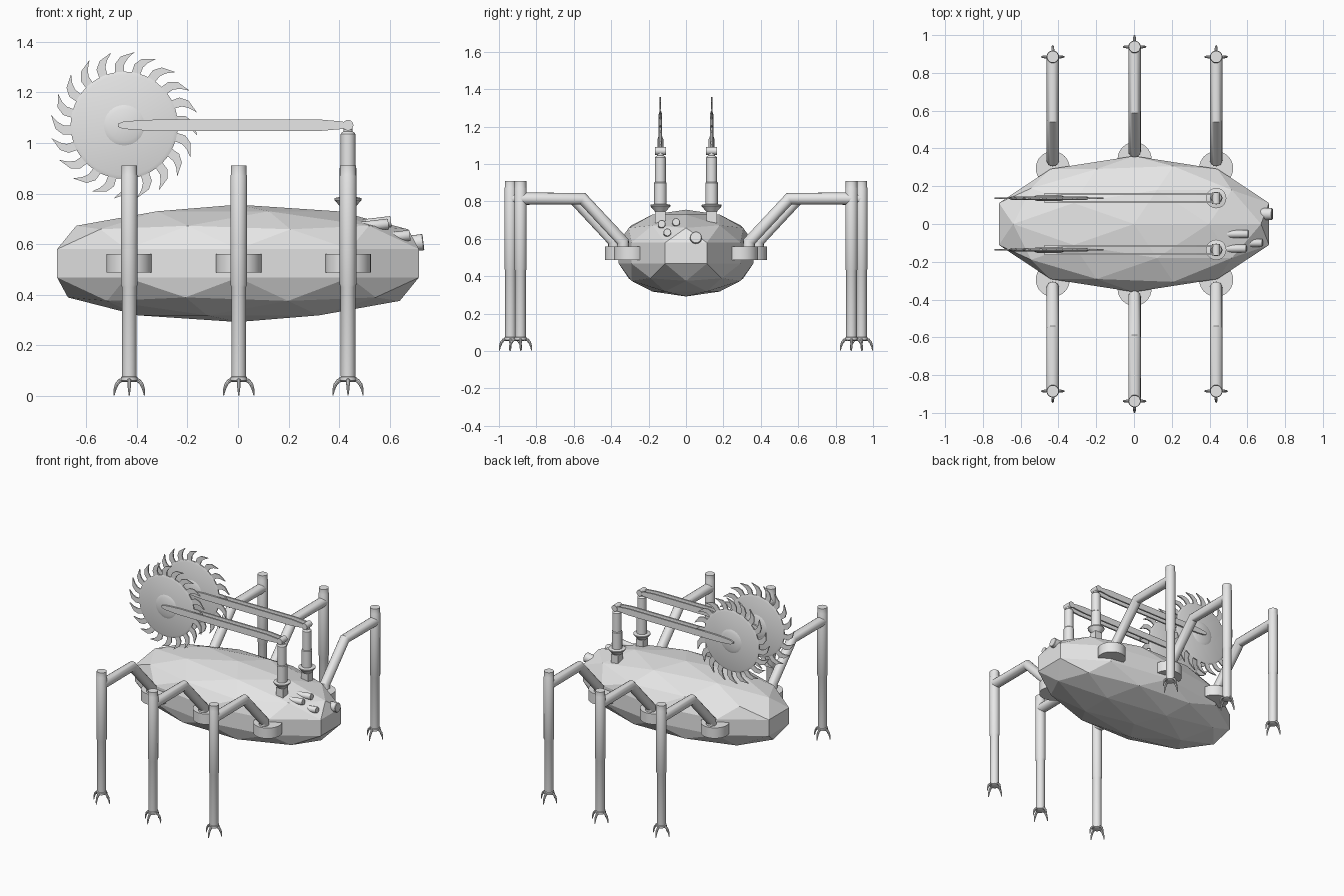
import bpy, bmesh, math
from mathutils import Matrix, Vector

if "Cube" in bpy.data.objects:
    bpy.data.objects.remove(bpy.data.objects["Cube"])

grey = bpy.data.materials.new("light grey metal")
grey.diffuse_color = (0.8, 0.8, 0.8, 1)
grey.use_nodes = True
grey.node_tree.nodes["Principled BSDF"].inputs["Base Color"].default_value = grey.diffuse_color


def finish(bm, name, smooth=True):
    bmesh.ops.recalc_face_normals(bm, faces=bm.faces[:])
    me = bpy.data.meshes.new(name)
    bm.to_mesh(me)
    bm.free()
    ob = bpy.data.objects.new(name, me)
    bpy.context.collection.objects.link(ob)
    me.materials.append(grey)
    if smooth:
        bpy.ops.object.select_all(action='DESELECT')
        bpy.context.view_layer.objects.active = ob
        ob.select_set(True)
        bpy.ops.object.shade_smooth_by_angle(angle=math.radians(35))
    return ob


def lathe(name, profile, at, axis=(0, 0, 1), n=20):
    """Closed turned solid from (radius, height) pairs along an axis."""
    bm = bmesh.new()
    rot = Vector((0, 0, 1)).rotation_difference(Vector(axis)).to_matrix()
    rings = []
    for r, h in profile:
        rings.append([bm.verts.new(Vector(at) + rot @ Vector((r * math.cos(2 * math.pi * i / n),
                      r * math.sin(2 * math.pi * i / n), h))) for i in range(n)])
    for a, b in zip(rings, rings[1:]):
        for i in range(n):
            bm.faces.new((a[i], a[(i + 1) % n], b[(i + 1) % n], b[i]))
    bm.faces.new(rings[0])
    bm.faces.new(rings[-1])
    return finish(bm, name)


def tube(name, pts, radius, sizes=None, res=6):
    """Swept round tube through points, with optional taper."""
    cu = bpy.data.curves.new(name, 'CURVE')
    cu.dimensions = '3D'
    cu.bevel_depth = radius
    cu.bevel_resolution = res
    cu.use_fill_caps = True
    sp = cu.splines.new('POLY')
    sp.points.add(len(pts) - 1)
    for i, p in enumerate(pts):
        sp.points[i].co = (*p, 1)
        sp.points[i].radius = sizes[i] if sizes else 1
    tmp = bpy.data.objects.new("tmp", cu)
    bpy.context.collection.objects.link(tmp)
    dg = bpy.context.evaluated_depsgraph_get()
    bm = bmesh.new()
    me = tmp.evaluated_get(dg).to_mesh()
    bm.from_mesh(me)
    bpy.data.objects.remove(tmp)
    bmesh.ops.remove_doubles(bm, verts=bm.verts[:], dist=1e-5)
    return finish(bm, name)


def plate(bm, pts, y, thick):
    """Polygon of (x, z) points extruded along y, centred on y."""
    f = bm.faces.new([bm.verts.new((x, y - thick / 2, z)) for x, z in pts])
    new = bmesh.ops.extrude_face_region(bm, geom=[f], use_keep_orig=True)["geom"]
    bmesh.ops.translate(bm, vec=(0, thick, 0),
                        verts=[v for v in new if isinstance(v, bmesh.types.BMVert)])


# faceted body: icosphere split at the equator by an upright band
bm = bmesh.new()
bmesh.ops.create_icosphere(bm, subdivisions=2, radius=1)
bmesh.ops.scale(bm, vec=(0.752, 0.36, 0.176), verts=bm.verts[:])
upper = [f for f in bm.faces if f.calc_center_median().z > 0]
new = bmesh.ops.extrude_face_region(bm, geom=upper)["geom"]
bmesh.ops.translate(bm, vec=(0, 0, 0.112), verts=[v for v in new if isinstance(v, bmesh.types.BMVert)])
bmesh.ops.translate(bm, vec=(0, 0, 0.468), verts=bm.verts[:])
finish(bm, "body_shell", smooth=False)

# six legs
for side, s in (("left", 1), ("right", -1)):
    for place, x, root, foot in (("rear", -0.43, 0.295, 0.885), ("middle", 0.003, 0.343, 0.938),
                                 ("front", 0.435, 0.295, 0.885)):
        tag = f"{side}_{place}"
        lathe(f"{tag}_hip_mount", [(0.09, 0.487), (0.09, 0.56)], (x, s * root, 0), n=32)
        h = root + 0.042
        tube(f"{tag}_thigh", [(x, s * h, 0.5), (x, s * h, 0.585), (x, s * (h + 0.215), 0.815),
                              (x, s * foot, 0.815)], 0.033)
        lathe(f"{tag}_shin", [(0.027, 0.065), (0.029, 0.08), (0.029, 0.43), (0.033, 0.44), (0.033, 0.87),
                              (0.031, 0.875), (0.031, 0.91)], (x, s * foot, 0))
        lathe(f"{tag}_ankle", [(0.022, 0.055), (0.033, 0.06), (0.033, 0.074), (0.022, 0.08)], (x, s * foot, 0))
        for k in range(4):  # hooked toes
            dx, dy = ((1, 0), (0, 1), (-1, 0), (0, -1))[k]
            path = [(0.02, 0.064), (0.038, 0.06), (0.05, 0.045), (0.057, 0.024), (0.06, 0.002)]
            tube(f"{tag}_toe_{k + 1}", [(x + dx * r, s * foot + dy * r, z) for r, z in path],
                 0.008, (1, 1, 0.9, 0.65, 0.25), 2)

# two saw arms
cx, cz, px = -0.45, 1.07, 0.435
for side, y in (("left", 0.137), ("right", -0.137)):
    bm = bmesh.new()
    bmesh.ops.create_cube(bm, size=1, matrix=Matrix.Translation((px, y, 0.70)) @ Matrix.Diagonal((0.056, 0.056, 0.09, 1)))
    finish(bm, f"{side}_arm_base", smooth=False)
    lathe(f"{side}_arm_post", [(0.022, 0.735), (0.028, 0.745), (0.054, 0.775), (0.054, 0.782), (0.033, 0.786),
                               (0.033, 0.90), (0.029, 0.905), (0.029, 1.035), (0.024, 1.042), (0.018, 1.045),
                               (0.018, 1.07)], (px, y, 0))
    lathe(f"{side}_arm_pivot", [(0.021, -0.03), (0.021, 0.03)], (px, y, cz), (0, 1, 0))

    # paired flat bars with tapered ends
    half = [(-0.475, 0.006), (-0.455, 0.014), (-0.40, 0.019), (-0.33, 0.022), (0.33, 0.022), (0.40, 0.016), (0.45, 0.009)]
    outline = [(x, cz + h) for x, h in half] + [(x, cz - h) for x, h in reversed(half)]
    bm = bmesh.new()
    for o in (-0.021, 0.021):
        plate(bm, outline, y + o, 0.011)
    finish(bm, f"{side}_arm_bars", smooth=False)

    # saw disc with raised hub
    lathe(f"{side}_saw_disc", [(0.198, -0.009), (0.212, -0.004), (0.212, 0.004), (0.198, 0.009)],
          (cx, y, cz), (0, 1, 0), 48)
    lathe(f"{side}_saw_hub", [(0.062, -0.016), (0.08, -0.009), (0.08, 0.009), (0.062, 0.016)],
          (cx, y, cz), (0, 1, 0), 32)

    # curved teeth sweeping clockwise
    tooth = [(0.205, 0), (0.245, 1.5), (0.272, 7), (0.292, 18), (0.264, 13), (0.24, 10), (0.205, 9.5)]
    bm = bmesh.new()
    for k in range(20):
        pts = []
        for r, d in tooth:
            a = math.radians(100 - d - 18 * k)
            pts.append((cx + r * math.cos(a), cz + r * math.sin(a)))
        plate(bm, pts, y, 0.008)
    finish(bm, f"{side}_saw_teeth", smooth=False)

# eye stubs at the head end
for i, (x, y, z, r) in enumerate([(0.605, -0.053, 0.69, 0.021), (0.595, -0.13, 0.68, 0.021),
                                  (0.68, -0.1, 0.635, 0.021), (0.733, 0.053, 0.608, 0.032)]):
    lathe(f"eye_{i + 1}", [(r, -0.12), (r, -0.003), (r * 0.9, 0)], (x, y, z), (1, 0, 0.12))
